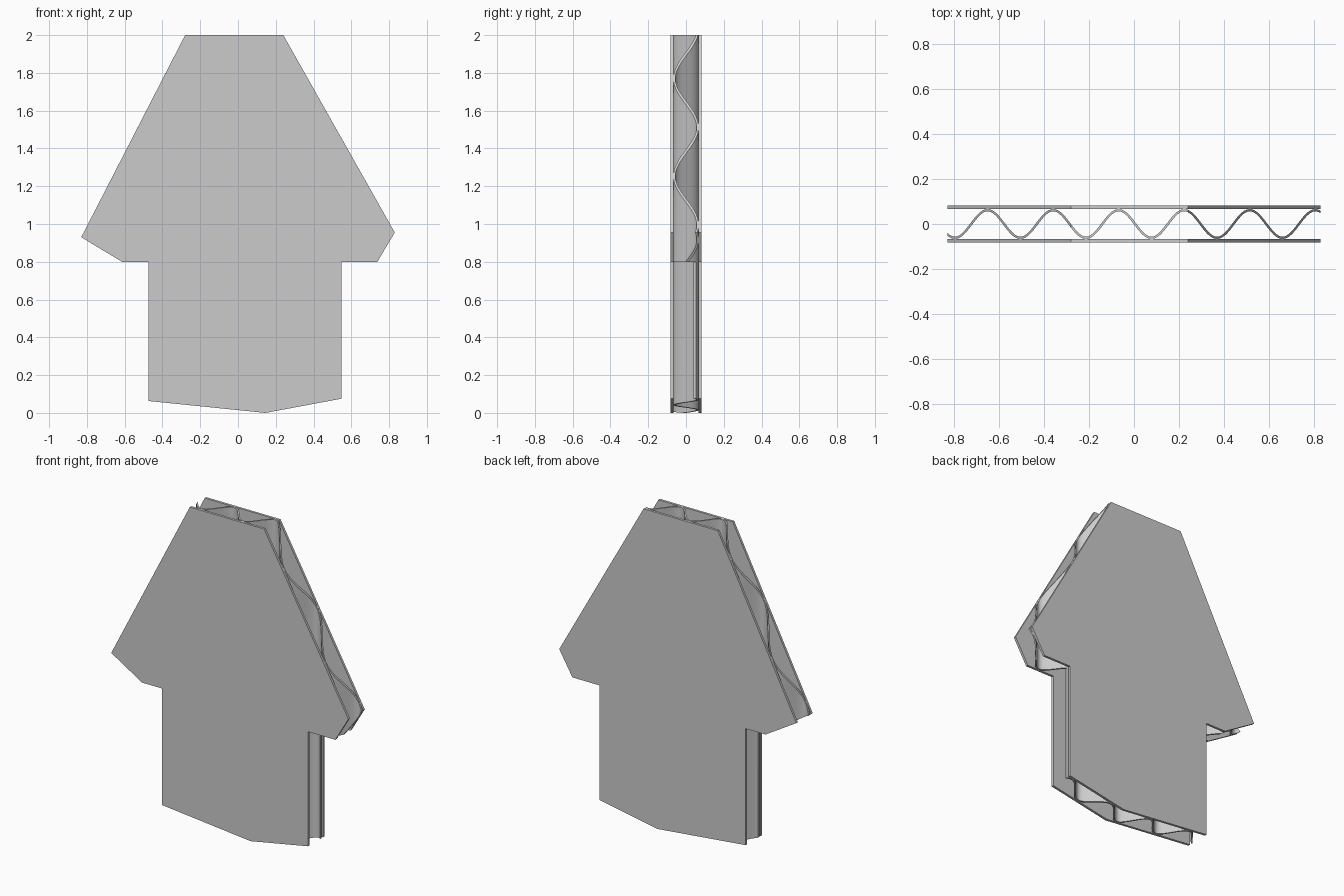
import bpy, bmesh, math

if "Cube" in bpy.data.objects:
    bpy.data.objects.remove(bpy.data.objects["Cube"])

# Cut outline of the board, seen from the front (x, z)
OUTLINE = [(-0.28, 2.0), (0.24, 2.0), (0.83, 0.955), (0.738, 0.8),
           (0.547, 0.8), (0.547, 0.075), (0.147, 0.003), (0.13, 0.0), (-0.475, 0.063),
           (-0.475, 0.8), (-0.614, 0.8), (-0.83, 0.93)]
OUTLINE.pop(6)
OUTLINE[6] = (0.145, 0.0)


def extrude(name, points, vec):
    """Solid made by sweeping a closed polygon along a vector."""
    bm = bmesh.new()
    face = bm.faces.new([bm.verts.new(p) for p in points])
    res = bmesh.ops.extrude_face_region(bm, geom=[face], use_keep_orig=True)
    top = [g for g in res["geom"] if isinstance(g, bmesh.types.BMVert)]
    bmesh.ops.translate(bm, verts=top, vec=vec)
    bmesh.ops.recalc_face_normals(bm, faces=bm.faces)
    me = bpy.data.meshes.new(name)
    bm.to_mesh(me)
    bm.free()
    ob = bpy.data.objects.new(name, me)
    bpy.context.collection.objects.link(ob)
    return ob


def slab(name, y0, y1):
    return extrude(name, [(x, y0, z) for x, z in OUTLINE], (0, y1 - y0, 0))


# Flat liner sheets
slab("front_liner", -0.082, -0.067)
slab("back_liner", 0.067, 0.082)

# Corrugated core: wavy strip of even thickness, swept upwards
PERIOD, PEAK, AMP, HALF = 0.2915, -0.068, 0.0615, 0.005
k = 2 * math.pi / PERIOD
upper, lower = [], []
for i in range(191):
    x = -0.9 + 1.8 * i / 190
    y = AMP * math.cos(k * (x - PEAK))
    slope = -AMP * k * math.sin(k * (x - PEAK))
    n = math.hypot(1, slope)
    dx, dy = -slope / n * HALF, HALF / n
    upper.append((x + dx, y + dy, -0.1))
    lower.append((x - dx, y - dy, -0.1))
core = extrude("corrugated_core", upper + lower[::-1], (0, 0, 2.2))

# Trim the core to the outline
cutter = slab("outline_cutter", -0.2, 0.2)
cutter.hide_render = True
mod = core.modifiers.new("trim", "BOOLEAN")
mod.operation = "INTERSECT"
mod.solver = "EXACT"
mod.object = cutter
bpy.context.view_layer.objects.active = core
core.select_set(True)
bpy.ops.object.modifier_apply(modifier="trim")
bpy.data.objects.remove(cutter)
bpy.ops.object.shade_smooth_by_angle(angle=math.radians(30))
